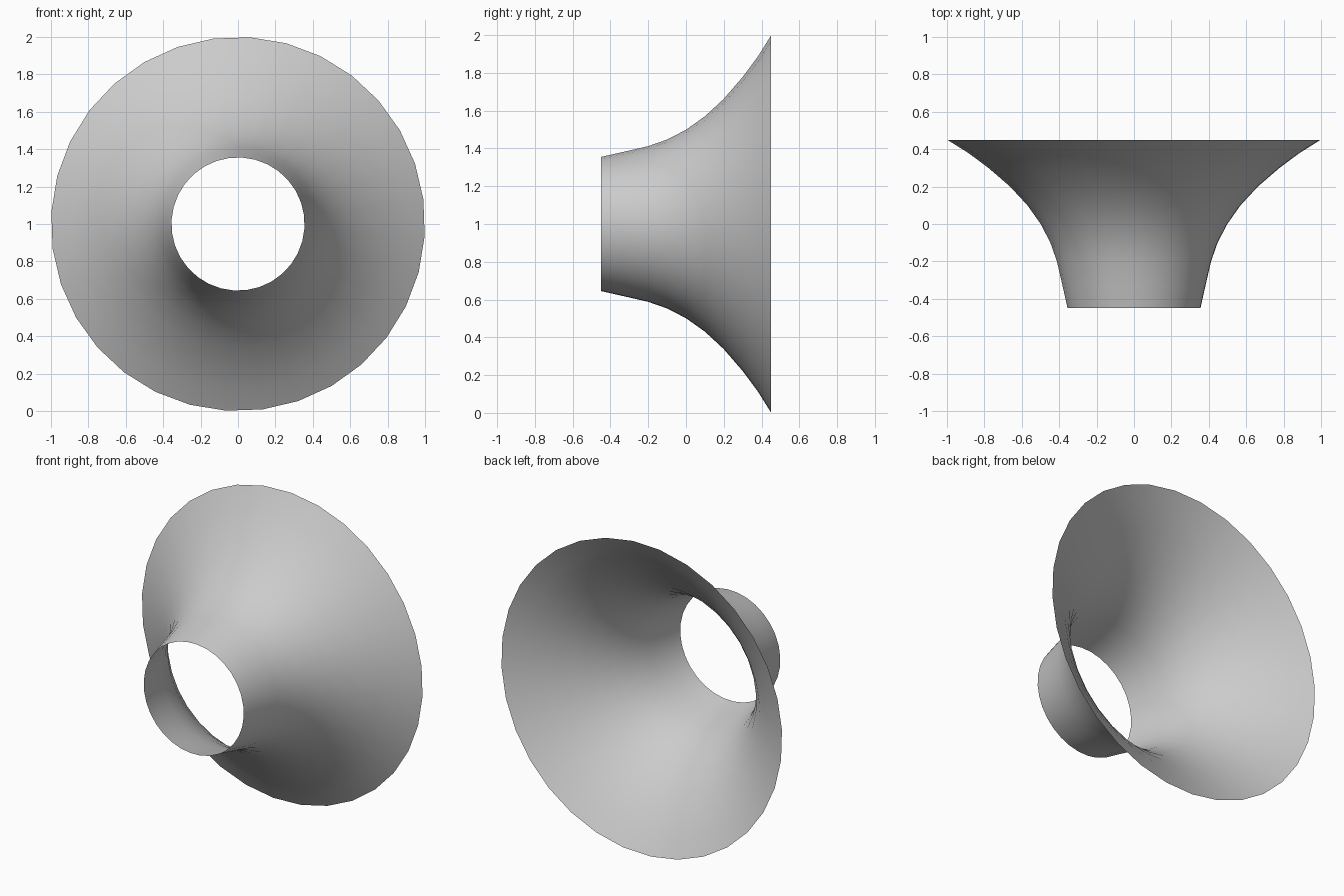
import bpy, bmesh, math

if "Cube" in bpy.data.objects:
    bpy.data.objects.remove(bpy.data.objects["Cube"])

SIDES = 32
PHASE = math.radians(3.7)
# Flare profile: (y along the axis, radius)
PROFILE = [(-0.45, 0.356), (-0.33, 0.383), (-0.2, 0.413), (-0.1, 0.448),
           (0, 0.5), (0.1, 0.571), (0.2, 0.664), (0.3, 0.78),
           (0.38, 0.888), (0.45, 1.0)]

# Open, single-skinned flared horn turned around the y axis
bm = bmesh.new()
rings = []
for y, r in PROFILE:
    ring = []
    for i in range(SIDES):
        a = PHASE + 2 * math.pi * i / SIDES
        ring.append(bm.verts.new((r * math.sin(a), y, 1 + r * math.cos(a))))
    rings.append(ring)
for lower, upper in zip(rings, rings[1:]):
    for i in range(SIDES):
        j = (i + 1) % SIDES
        face = bm.faces.new((lower[i], lower[j], upper[j], upper[i]))
        face.smooth = True
bm.normal_update()
# Make the faces point away from the axis
f = bm.faces[0] if bm.faces.ensure_lookup_table() is None else None
c = f.calc_center_median()
if f.normal.x * c.x + f.normal.z * (c.z - 1) < 0:
    bmesh.ops.reverse_faces(bm, faces=bm.faces[:])

mesh = bpy.data.meshes.new("flared_horn")
bm.to_mesh(mesh)
bm.free()
horn = bpy.data.objects.new("flared_horn", mesh)
bpy.context.collection.objects.link(horn)
